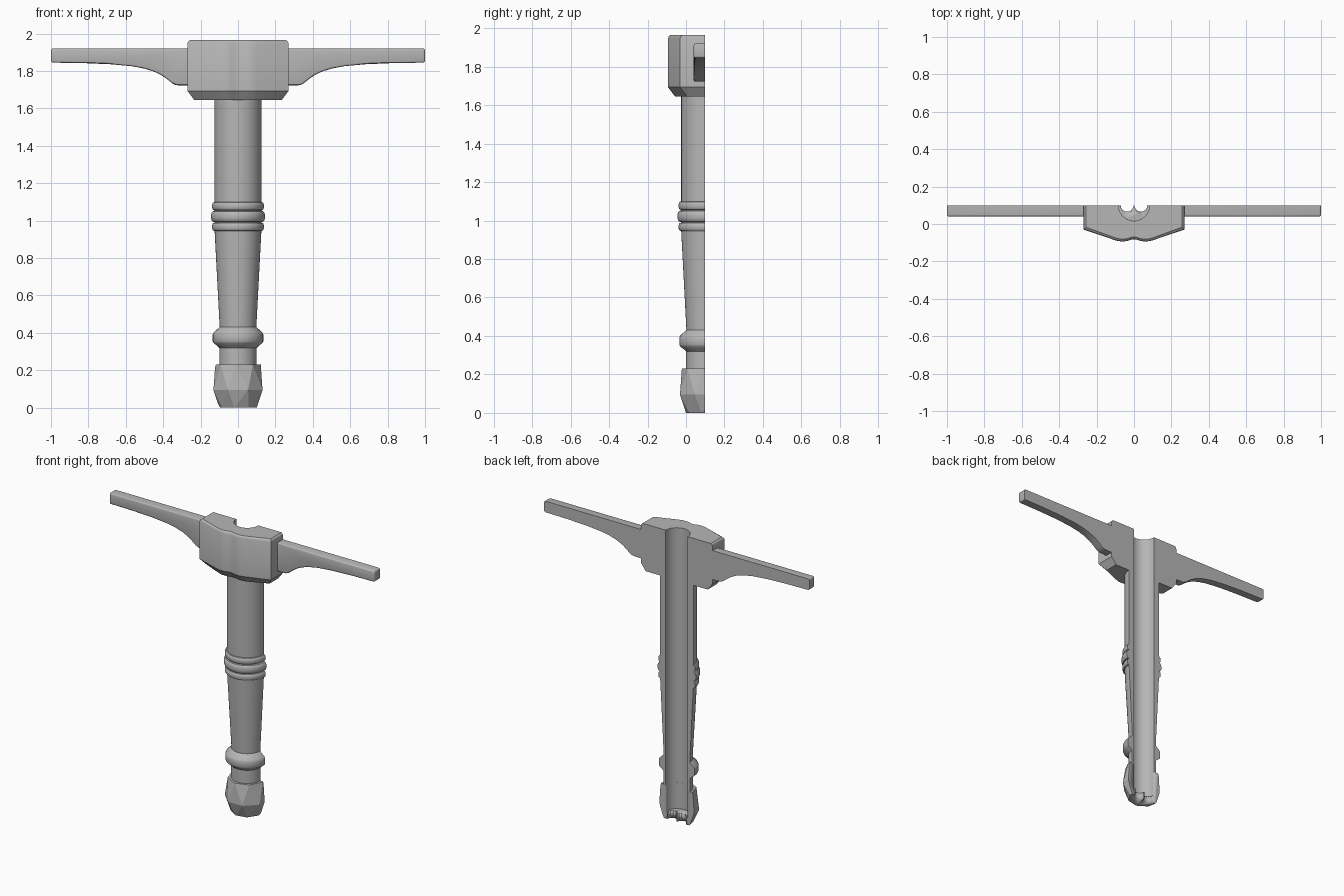
import bpy, bmesh, math
from mathutils import Matrix, Vector

cube = bpy.data.objects.get("Cube")
if cube:
    bpy.data.objects.remove(cube, do_unlink=True)

BACK = 0.1      # flat split plane at the rear
BORE = 0.083    # radius of the open channel

grey = bpy.data.materials.new("plain grey")
grey.use_nodes = True
grey.diffuse_color = (0.47, 0.47, 0.47, 1)
grey.node_tree.nodes["Principled BSDF"].inputs["Base Color"].default_value = grey.diffuse_color


def finish(bm, name, angle=30):
    bmesh.ops.recalc_face_normals(bm, faces=bm.faces)
    mesh = bpy.data.meshes.new(name)
    bm.to_mesh(mesh)
    bm.free()
    mesh.materials.append(grey)
    obj = bpy.data.objects.new(name, mesh)
    bpy.context.collection.objects.link(obj)
    bpy.ops.object.select_all(action='DESELECT')
    bpy.context.view_layer.objects.active = obj
    obj.select_set(True)
    bpy.ops.object.shade_smooth_by_angle(angle=math.radians(angle))
    return obj


def loft(rings):
    """Skin equal closed rings of points and cap both ends."""
    bm = bmesh.new()
    loops = [[bm.verts.new(p) for p in ring] for ring in rings]
    n = len(loops[0])
    for a, b in zip(loops, loops[1:]):
        for i in range(n):
            j = (i + 1) % n
            bm.faces.new((a[i], a[j], b[j], b[i]))
    bm.faces.new(loops[0][::-1])
    bm.faces.new(loops[-1])
    return bm


def cylinder(name, x, radius, z0, z1):
    bm = bmesh.new()
    bmesh.ops.create_cone(bm, cap_ends=True, segments=48, radius1=radius, radius2=radius,
                          depth=z1 - z0, matrix=Matrix.Translation((x, BACK, (z0 + z1) / 2)))
    return finish(bm, name)


# Handle: half-turned hollow section with a tapered grip and rounded rings
profile = [(0.1, 0.225), (0.1, 0.32), (0.108, 0.328), (0.13, 0.345), (0.135, 0.355),
           (0.135, 0.39), (0.13, 0.402), (0.108, 0.422), (0.098, 0.432), (0.125, 0.945)]
for z, bulge, half in ((0.967, 0.014, 0.022), (1.022, 0.02, 0.03), (1.077, 0.014, 0.022)):
    for k in range(9):
        t = math.pi * k / 8
        profile.append((0.125 + bulge * math.sin(t) ** 0.7, z - half * math.cos(t)))
profile += [(0.125, 1.105), (0.125, 1.65), (BORE, 1.65), (BORE, 0.225)]
rings = []
for k in range(33):
    a = math.pi * (1 + k / 32)
    rings.append([(r * math.cos(a), BACK + r * math.sin(a), z) for r, z in profile])
finish(loft(rings), "handle")


# Guard block: faceted plan with a shallow front groove and an open bore
def block_ring(inset, z):
    half = [(0.27 - inset, BACK), (0.27 - inset, -0.03 + inset), (0.1, -0.087 + inset),
            (0.08, -0.092 + inset), (0.055, -0.093 + inset), (0.035, -0.091 + inset),
            (0.012, -0.083 + inset)]
    outline = half + [(-x, y) for x, y in reversed(half)]
    for k in range(33):
        a = math.pi * (1 + k / 32)
        outline.append((BORE * math.cos(a), BACK + BORE * math.sin(a)))
    return [(x, y, z) for x, y in outline]


levels = [(0.036, 1.645), (0, 1.693), (0, 1.948), (0.004, 1.958), (0.013, 1.965)]
finish(loft([block_ring(d, z) for d, z in levels]), "guard_block")


# Guard arms: flat-backed bars whose lower edge sweeps up to a thin tip
lower = [(0.255, 1.722), (0.33, 1.724), (0.35, 1.733), (0.38, 1.757), (0.41, 1.778),
         (0.45, 1.797), (0.5, 1.813), (0.57, 1.826), (0.68, 1.836), (0.82, 1.842), (1.0, 1.845)]
outline = lower + [(1.0, 1.92), (0.255, 1.92)]
for side, name in ((1, "left_guard_arm"), (-1, "right_guard_arm")):
    bm = loft([[(side * x, y, z) for x, z in outline] for y in (BACK, 0.04)])
    bmesh.ops.recalc_face_normals(bm, faces=bm.faces)
    soft = []
    for e in bm.edges:
        a, b = (v.co for v in e.verts)
        front = max(a.y, b.y) < 0.05
        tip = min(abs(a.x), abs(b.x)) > 0.99 and abs(a.z - b.z) < 0.01
        root = max(abs(a.x), abs(b.x)) < 0.26
        if (front or tip) and not root:
            soft.append(e)
    bmesh.ops.bevel(bm, geom=soft, offset=0.01, segments=3, profile=0.5, affect='EDGES')
    finish(bm, name)

# Pommel: twisted eight-sided knob, split at the back
rings = []
for radius, z, turn in ((0.102, 0, 12), (0.142, 0.095, 0), (0.122, 0.23, 18)):
    ring = []
    for k in range(8):
        a = math.radians(45 * k + 22.5 + turn)
        ring.append((radius * math.cos(a), BACK + radius * math.sin(a), z))
    rings.append(ring)
bm = loft(rings)
bmesh.ops.triangulate(bm, faces=[f for f in bm.faces if len(f.verts) == 4])
cut = bmesh.ops.bisect_plane(bm, geom=bm.verts[:] + bm.edges[:] + bm.faces[:],
                             plane_co=Vector((0, BACK, 0)), plane_no=Vector((0, 1, 0)),
                             clear_outer=True)
bmesh.ops.holes_fill(bm, edges=[e for e in bm.edges if e.is_boundary], sides=0)
pommel = finish(bm, "pommel", 8)

# Hollow the pommel, leaving a floor pierced by two small holes
cutters = [cylinder("bore_cutter", 0, BORE, 0.05, 0.4)]
cutters += [cylinder("hole_cutter", x, 0.034, -0.1, 0.1) for x in (-0.037, 0.037)]
for c in cutters:
    c.hide_render = True
    mod = pommel.modifiers.new("cut", 'BOOLEAN')
    mod.operation = 'DIFFERENCE'
    mod.solver = 'EXACT'
    mod.object = c
graph = bpy.context.evaluated_depsgraph_get()
solid = bpy.data.meshes.new_from_object(pommel.evaluated_get(graph))
pommel.modifiers.clear()
pommel.data = solid
for c in cutters:
    bpy.data.objects.remove(c, do_unlink=True)
